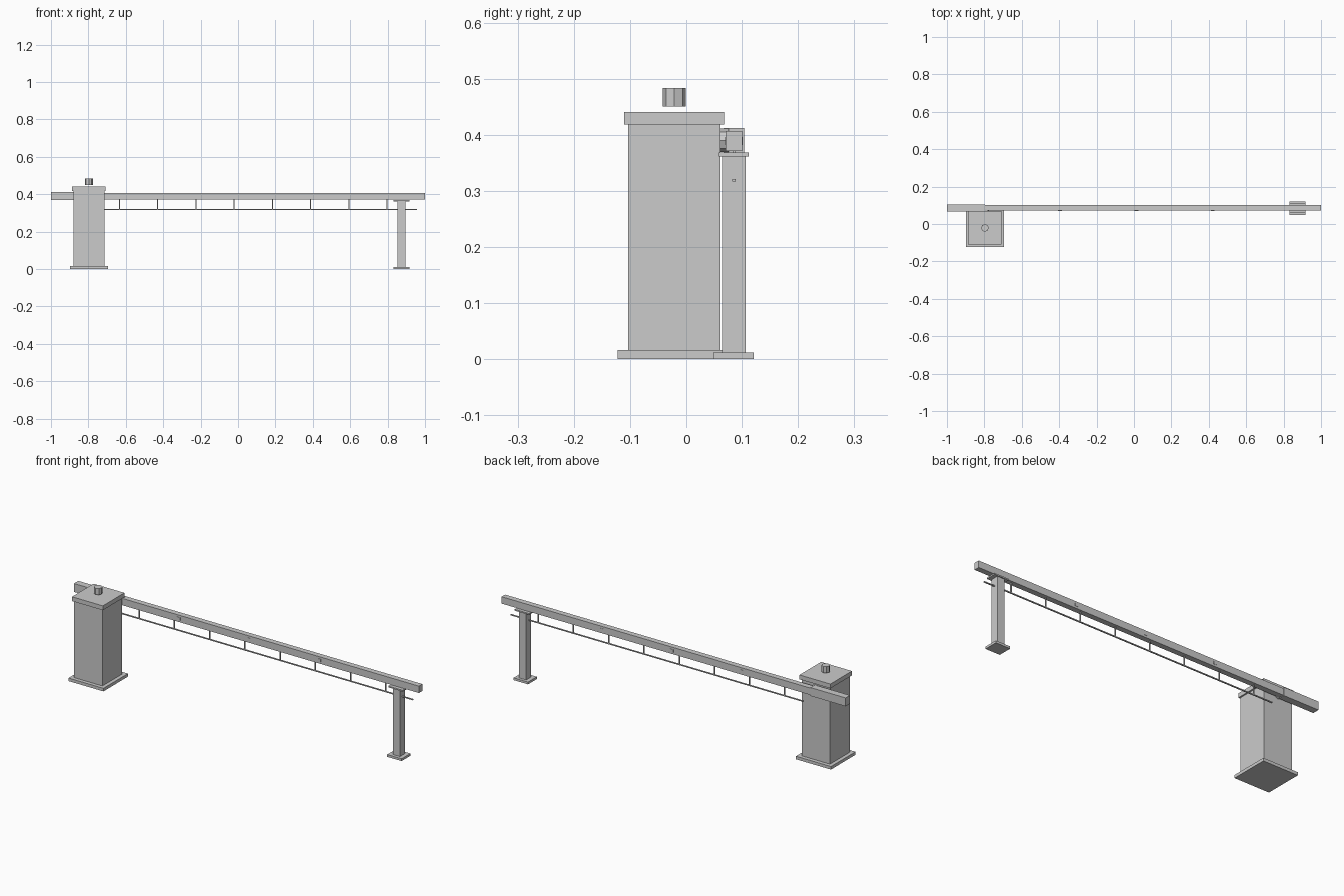
import bpy
from math import pi

if "Cube" in bpy.data.objects:
    bpy.data.objects.remove(bpy.data.objects["Cube"])


def box(name, x, y, z):
    """Box from (min, max) ranges on each axis."""
    bpy.ops.mesh.primitive_cube_add(size=1, location=[(a + b) / 2 for a, b in (x, y, z)])
    ob = bpy.context.object
    ob.name = name
    ob.scale = [b - a for a, b in (x, y, z)]
    bpy.ops.object.transform_apply(location=False, rotation=False, scale=True)
    return ob


def around(c, width):
    return (c - width / 2, c + width / 2)


def cylinder(name, radius, depth, location, rotation=(0, 0, 0)):
    bpy.ops.mesh.primitive_cylinder_add(vertices=8, radius=radius, depth=depth,
                                        location=location, rotation=rotation)
    bpy.context.object.name = name


CX, CY = -0.797, -0.021   # cabinet centre
AY = 0.086                # arm centre line
PX = 0.874                # rest post centre

# Cabinet: base plate, body, lid
for name, w, z in (("cabinet_base", 0.203, (0, 0.016)),
                   ("cabinet_body", 0.164, (0.016, 0.418)),
                   ("cabinet_lid", 0.179, (0.418, 0.441))):
    box(name, around(CX, w), around(CY, w), z)

# Warning light above the lid
cylinder("warning_light", 0.0205, 0.033, (CX, CY, 0.4665))

# Pivot between cabinet and arm
cylinder("arm_pivot", 0.021, 0.03, (CX, 0.062, 0.39), (pi / 2, 0, 0))

# Barrier arm and counterweight
box("barrier_arm", (-0.80, 1.0), around(AY, 0.029), (0.371, 0.407))
box("counterweight", (-1.0, CX), around(AY, 0.036), (0.368, 0.412))

# Small reflectors on both arm sides
for i in range(3):
    box(f"reflector_{i + 1}", around(-0.395 + i * 0.408, 0.02),
        around(AY, 0.032), around(0.389, 0.014))

# Hanging rail with hangers
box("lower_rail", (-0.743, 0.957), around(AY, 0.006), around(0.319, 0.005))
for i in range(8):
    box(f"hanger_{i + 1}", around(-0.634 + i * 0.2045, 0.005),
        around(AY, 0.005), (0.319, 0.371))

# Rest post
box("post_base", around(PX, 0.084), around(AY - 0.001, 0.073), (0, 0.012))
box("rest_post", around(PX, 0.042), around(AY, 0.042), (0.012, 0.361))
box("post_top_plate", around(PX, 0.084), around(AY - 0.001, 0.055), (0.361, 0.368))
